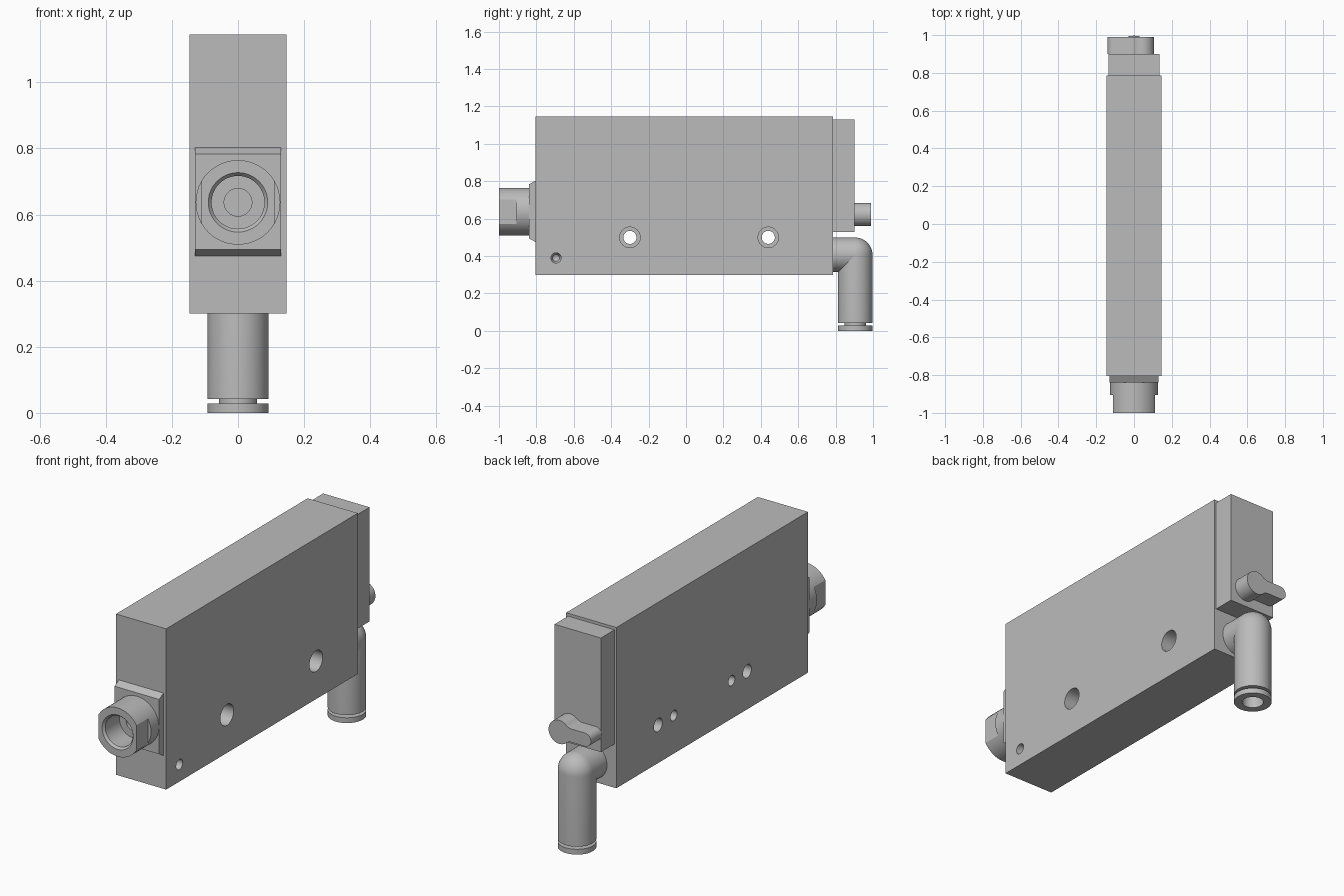
import bpy, bmesh
from math import pi, cos, sin
from mathutils import Matrix, Vector

if "Cube" in bpy.data.objects:
    bpy.data.objects.remove(bpy.data.objects["Cube"])

grey = bpy.data.materials.new("plain grey")
grey.use_nodes = True
grey.diffuse_color = (0.5, 0.5, 0.5, 1)
grey.node_tree.nodes["Principled BSDF"].inputs["Base Color"].default_value = (0.5, 0.5, 0.5, 1)

TO_FRONT = Matrix.Rotation(pi / 2, 4, 'X')    # local z becomes -y
TO_BACK = Matrix.Rotation(-pi / 2, 4, 'X')    # local z becomes +y
TO_RIGHT = Matrix.Rotation(pi / 2, 4, 'Y')    # local z becomes +x
UP = Matrix.Identity(4)


def finish(name, bm, matrix=UP):
    bmesh.ops.transform(bm, matrix=matrix, verts=bm.verts)
    bmesh.ops.recalc_face_normals(bm, faces=bm.faces)
    mesh = bpy.data.meshes.new(name)
    bm.to_mesh(mesh)
    bm.free()
    mesh.materials.append(grey)
    obj = bpy.data.objects.new(name, mesh)
    bpy.context.collection.objects.link(obj)
    return obj


def prism(name, outline, depth, matrix):
    """Extrude a flat outline along local z."""
    bm = bmesh.new()
    face = bm.faces.new([bm.verts.new((a, b, 0)) for a, b in outline])
    moved = bmesh.ops.extrude_face_region(bm, geom=[face])["geom"]
    bmesh.ops.translate(bm, vec=(0, 0, depth),
                        verts=[g for g in moved if isinstance(g, bmesh.types.BMVert)])
    return finish(name, bm, matrix)


def box(name, low, high):
    (x0, y0, z0), (x1, y1, z1) = low, high
    return prism(name, [(x0, y0), (x1, y0), (x1, y1), (x0, y1)], z1 - z0,
                 Matrix.Translation((0, 0, z0)))


def lathe(name, profile, place, turn=UP):
    """Revolve (radius, height) points about local z."""
    bm = bmesh.new()
    verts = [bm.verts.new((r, 0, h)) for r, h in profile]
    edges = [bm.edges.new(pair) for pair in zip(verts, verts[1:])]
    bmesh.ops.spin(bm, geom=verts + edges, axis=(0, 0, 1), cent=(0, 0, 0),
                   angle=2 * pi, steps=48)
    bmesh.ops.remove_doubles(bm, verts=bm.verts, dist=1e-5)
    return finish(name, bm, Matrix.Translation(place) @ turn)


def cut(obj, cutters):
    for cutter in cutters:
        cutter.hide_render = True
        mod = obj.modifiers.new("cut", 'BOOLEAN')
        mod.operation, mod.solver, mod.object = 'DIFFERENCE', 'EXACT', cutter
        bpy.context.view_layer.objects.active = obj
        bpy.ops.object.modifier_apply(modifier=mod.name)
        bpy.data.objects.remove(cutter)


def smooth(obj):
    bpy.ops.object.select_all(action='DESELECT')
    obj.select_set(True)
    bpy.context.view_layer.objects.active = obj
    bpy.ops.object.shade_smooth_by_angle(angle=pi / 6)


# Main block with counterbored through holes and blind holes
W = 0.146
body = box("main_block", (-W, -0.805, 0.3), (W, 0.787, 1.145))
holes = []
for y in (-0.3, 0.44):
    holes.append(lathe("bolt_hole", [(0, -0.3), (0.035, -0.3), (0.035, 0), (0.055, 0),
                                     (0.055, 0.3), (0, 0.3)], (0, y, 0.5), TO_RIGHT))
for y in (-0.17, 0.31):
    holes.append(lathe("blind_hole", [(0, -0.1), (0.027, -0.1), (0.027, 0.12), (0, 0.135)],
                       (-W, y, 0.5), TO_RIGHT))
holes.append(lathe("side_port", [(0, -0.08), (0.018, -0.07), (0.027, -0.05), (0.027, 0.1), (0, 0.1)],
                   (W, -0.695, 0.39), TO_RIGHT))
cut(body, holes)
smooth(body)

# Back cover
box("back_cover", (-0.135, 0.787, 0.53), (0.135, 0.9, 1.13))

# Front fitting: chamfered pad, then a bored collar with two flats
prism("front_pad", [(-0.805, 0.475), (-0.84, 0.495), (-0.84, 0.783), (-0.805, 0.803)], 0.26,
      Matrix(((0, 0, 1, -0.13), (1, 0, 0, 0), (0, 1, 0, 0), (0, 0, 0, 1))))
collar = lathe("front_fitting",
               [(0, 0), (0.128, 0), (0.128, 0.16), (0.09, 0.16), (0.08, 0.148),
                (0.08, 0.03), (0.042, 0.03), (0.042, 0.01), (0, 0.01)],
               (0, -0.84, 0.637), TO_FRONT)
cut(collar, [box("flat_cutter", (min(s * 0.11, s * 0.2), -1.1, 0.4),
                 (max(s * 0.11, s * 0.2), -0.905, 0.9)) for s in (-1, 1)])
smooth(collar)

# Elbow: horizontal stub and a rounded vertical tube with an open end
R = 0.092
stub = lathe("elbow_stub", [(0, 0), (R, 0), (R, 0.118), (0, 0.118)], (0, 0.787, 0.407), TO_BACK)
dome = [(R * cos(a), 0.407 + R * sin(a)) for a in (i * pi / 20 for i in range(10))]
tube = lathe("elbow_tube", [(0, 0.25), (0.052, 0.25), (0.052, 0), (R, 0), (R, 0.028), (0.057, 0.028),
                            (0.057, 0.042), (R, 0.042)] + dome + [(0, 0.407 + R)], (0, 0.905, 0))
smooth(stub)
smooth(tube)

# Lever: round hub with a narrower round-ended arm
hub = [(0.044 + 0.062 * cos(a), 0.062 * sin(a))
       for a in (-2.4 + 4.8 * i / 32 for i in range(33))]
tip = [(-0.105 - 0.035 * sin(a), 0.035 * cos(a)) for a in (pi * i / 16 for i in range(17))]
lever = prism("lever", hub + [(-0.02, 0.035)] + tip + [(-0.02, -0.035)], 0.09,
              Matrix.Translation((0, 0.9, 0.622)) @ TO_FRONT @ Matrix.Translation((0, 0, -0.09)))
smooth(lever)
